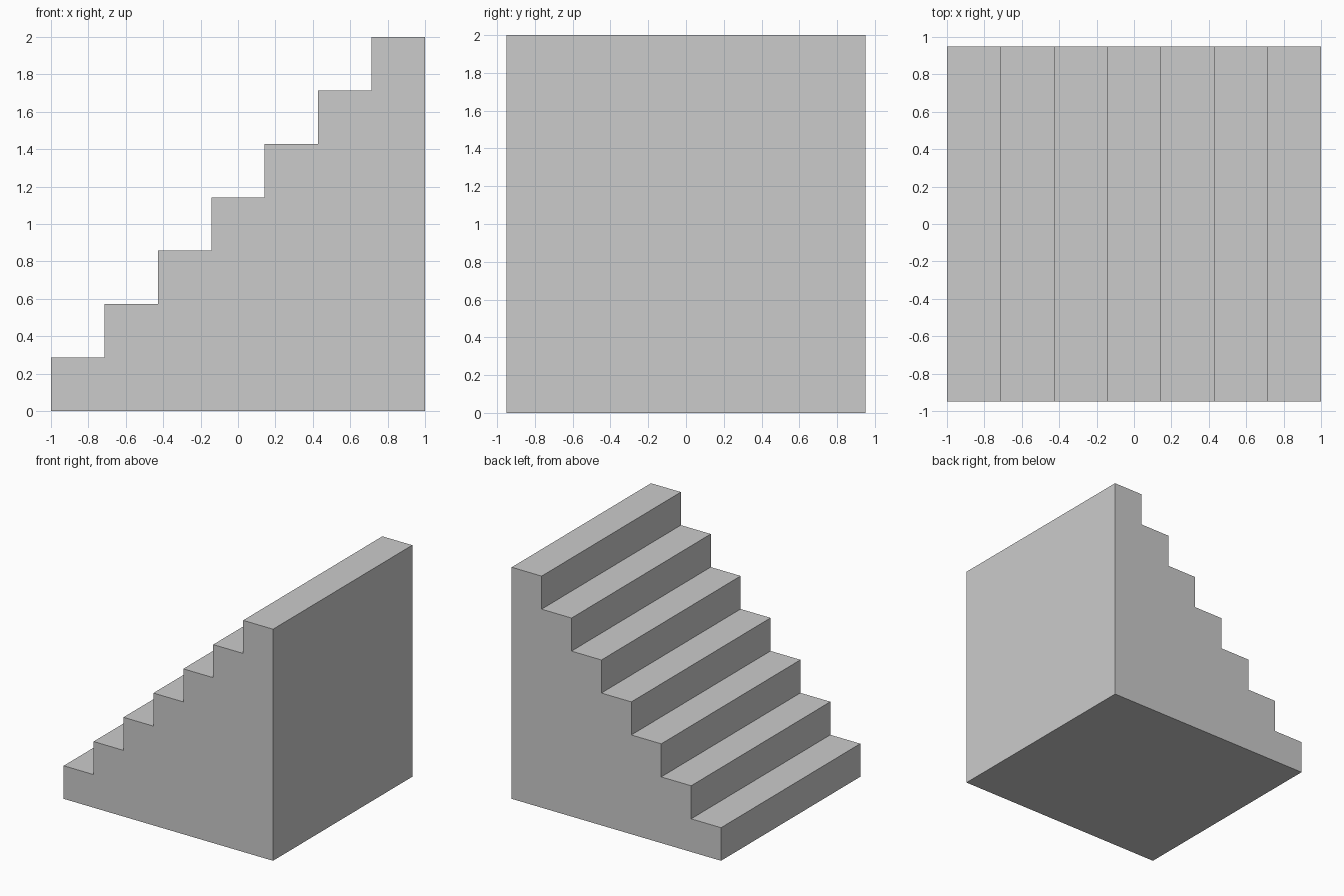
import bpy
import bmesh

if "Cube" in bpy.data.objects:
    bpy.data.objects.remove(bpy.data.objects["Cube"])

STEPS = 7
LENGTH = 2.0
HEIGHT = 2.0
HALF_WIDTH = 0.95
run, rise = LENGTH / STEPS, HEIGHT / STEPS

# Side profile: base corners, then the treads and risers from low to high
profile = [(LENGTH / 2, 0), (-LENGTH / 2, 0)]
for i in range(STEPS):
    x, z = -LENGTH / 2 + i * run, (i + 1) * rise
    profile += [(x, z), (x + run, z)]

# Solid staircase: profile extruded across the width
bm = bmesh.new()
side = bm.faces.new([bm.verts.new((x, -HALF_WIDTH, z)) for x, z in profile])
extruded = bmesh.ops.extrude_face_region(bm, geom=[side], use_keep_orig=True)
new_verts = [g for g in extruded["geom"] if isinstance(g, bmesh.types.BMVert)]
bmesh.ops.translate(bm, verts=new_verts, vec=(0, 2 * HALF_WIDTH, 0))
bmesh.ops.recalc_face_normals(bm, faces=bm.faces)

mesh = bpy.data.meshes.new("staircase")
bm.to_mesh(mesh)
bm.free()
bpy.context.collection.objects.link(bpy.data.objects.new("staircase", mesh))
